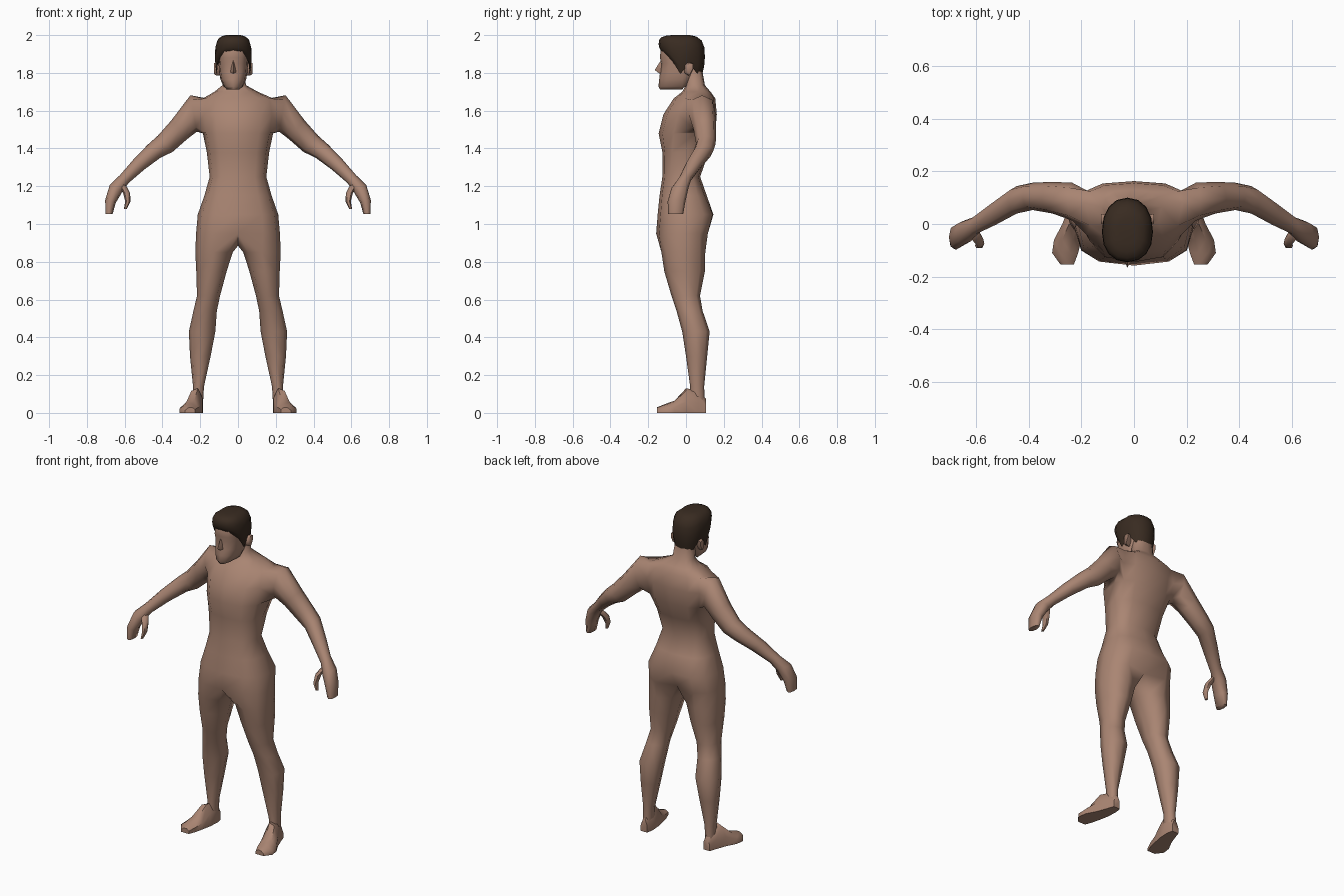
import bpy, bmesh, math

if "Cube" in bpy.data.objects:
    bpy.data.objects.remove(bpy.data.objects["Cube"])


def material(name, rgb):
    m = bpy.data.materials.new(name)
    m.diffuse_color = (*rgb, 1)
    m.use_nodes = True
    m.node_tree.nodes["Principled BSDF"].inputs["Base Color"].default_value = m.diffuse_color
    return m


SKIN = material("skin", (0.40, 0.235, 0.17))
HAIR = material("dark_hair", (0.040, 0.024, 0.015))


def power(v, p):
    return math.copysign(abs(v) ** p, v)


def oval(bm, n, cx, z, rx, yf, yb, cy, p=0.75, start=0.0):
    """Boxy horizontal ring with separate front and back depths."""
    ring = []
    for k in range(n):
        a = start + math.tau * k / n
        c, s = power(round(math.cos(a), 6), p), power(round(math.sin(a), 6), p)
        ring.append(bm.verts.new((cx + rx * c, cy + s * ((yb - cy) if s > 0 else (cy - yf)), z)))
    return ring


def bridge(bm, a, b, skip=()):
    n = len(a)
    for k in range(n):
        if k not in skip:
            bm.faces.new((a[k], a[(k + 1) % n], b[(k + 1) % n], b[k]))


def loft(bm, rings, caps=True):
    for a, b in zip(rings, rings[1:]):
        bridge(bm, a, b)
    if caps:
        bm.faces.new(rings[0])
        bm.faces.new(rings[-1])


def finish(bm, name, mat, angle=60):
    bmesh.ops.recalc_face_normals(bm, faces=bm.faces)
    me = bpy.data.meshes.new(name)
    bm.to_mesh(me)
    bm.free()
    me.materials.append(mat)
    ob = bpy.data.objects.new(name, me)
    bpy.context.collection.objects.link(ob)
    bpy.ops.object.select_all(action='DESELECT')
    ob.select_set(True)
    bpy.context.view_layer.objects.active = ob
    bpy.ops.object.shade_smooth_by_angle(angle=math.radians(angle))
    return ob


# Torso and neck: z, half width, front y, back y, side y, centre x
bm = bmesh.new()
TORSO = [(0.95, .222, -.158, .130, -.01, 0), (1.05, .213, -.150, .157, 0, 0),
         (1.15, .178, -.140, .110, -.01, 0), (1.25, .150, -.125, .075, -.02, 0),
         (1.38, .165, -.125, .120, 0, 0), (1.48, .186, -.145, .155, .05, 0),
         (1.58, .200, -.120, .163, .075, 0), (1.665, .185, -.065, .155, .08, 0),
         (1.70, .115, -.020, .130, .065, -.01), (1.735, .062, .0, .100, .05, -.02),
         (1.82, .058, -.01, .085, .04, -.025)]
rows = [oval(bm, 12, cx, z, rx, yf, yb, cy) for z, rx, yf, yb, cy, cx in TORSO]
rows[0][3].co.y -= .04          # cleft at the back
rows[1][3].co.y -= .012
for r in range(len(rows) - 1):
    # leave openings at both sides for the arms
    bridge(bm, rows[r], rows[r + 1], (11, 0, 5, 6) if r in (5, 6) else ())
bm.faces.new(rows[-1])
crotch = bm.verts.new((0, -.02, .885))

# Arms and hands: centre x, y, z, in-plane radius, y radius, tilt
ARM = [(.235, .085, 1.585, .098, .072, 10), (.310, .100, 1.500, .065, .060, 40),
       (.385, .105, 1.425, .058, .052, 42), (.445, .092, 1.385, .048, .052, 42),
       (.525, .042, 1.315, .039, .045, 44), (.602, -.005, 1.238, .031, .034, 46),
       (.645, -.032, 1.190, .038, .045, 62), (.675, -.050, 1.120, .029, .047, 75),
       (.683, -.055, 1.052, .019, .040, 90)]
# Legs: z, inner x, outer x, front y, back y
LEG = [(.85, .028, .226, -.130, .102), (.75, .060, .221, -.115, .100),
       (.62, .095, .217, -.077, .074), (.54, .112, .236, -.050, .088),
       (.43, .120, .260, -.020, .125), (.30, .145, .254, .0, .112),
       (.14, .180, .238, .022, .096), (.04, .186, .238, .015, .100)]
for s in (1, -1):
    def i(k):                    # torso index on this side
        return k % 12 if s > 0 else (6 - k) % 12
    lo, mid, hi = rows[5:8]
    ring = [lo[i(0)], lo[i(1)], mid[i(1)], hi[i(1)], hi[i(0)], hi[i(-1)], mid[i(-1)], lo[i(-1)]]
    for x, y, z, ru, rv, tilt in ARM:
        t = math.radians(tilt)
        new = []
        for k in range(8):
            a = math.tau * k / 8
            u, v = -ru * power(round(math.cos(a), 6), .85), rv * power(round(math.sin(a), 6), .85)
            new.append(bm.verts.new((s * (x + u * math.sin(t)), y + v, z + u * math.cos(t))))
        bridge(bm, ring, new)
        ring = new
    bm.faces.new(ring)
    bm.verts.remove(mid[i(0)])   # unused vertex inside the shoulder

    ring = [rows[0][i(k)] for k in range(-3, 4)] + [crotch]
    for z, xi, xo, yf, yb in LEG:
        new = oval(bm, 8, (xi + xo) / 2, z, (xo - xi) / 2, yf, yb, (yf + yb) / 2, .85, math.radians(225))
        for v in new:
            v.co.x *= s
        bridge(bm, ring, new)
        ring = new
    bm.faces.new(ring)
finish(bm, "body", SKIN, 75)

# Feet: y, inner x, outer x, top height
FOOT = [(.105, .192, .235, .075), (.065, .184, .248, .12), (.0, .188, .272, .13),
        (-.06, .200, .304, .065), (-.11, .212, .311, .047), (-.153, .228, .280, .03)]
# Thumbs: centre x, y, z, radius
THUMB = [(.618, -.022, 1.215, .024), (.590, -.060, 1.165, .023),
         (.583, -.075, 1.120, .018), (.596, -.082, 1.080, .010)]
for s, side in ((1, "right"), (-1, "left")):
    bm = bmesh.new()
    rings = []
    for y, xi, xo, h in FOOT:
        w = xo - xi
        pts = [(xi, 0), (xo, 0), (xo, h * .45), (xi + w * .7, h * .9), (xi + w * .3, h), (xi, h * .6)]
        rings.append([bm.verts.new((s * x, y, z)) for x, z in pts])
    loft(bm, rings)
    finish(bm, side + "_foot", SKIN, 50)

    bm = bmesh.new()
    rings = [oval(bm, 6, x, z, r * .8, y - r, y + r, y, 1) for x, y, z, r in THUMB]
    loft(bm, rings)
    for v in bm.verts:
        v.co.x *= s
    finish(bm, side + "_thumb", SKIN)

    # Ears: thin flared plates beside the head
    bm = bmesh.new()
    rings = [[bm.verts.new((-.025 + s * x, y + dy * k, z + dz * k)) for dy, dz in
              ((-.018, -.02), (.004, -.034), (.022, .0), (.024, .03), (.0, .036), (-.018, .02))]
             for x, y, z, k in ((.06, .005, 1.815, .8), (.088, .012, 1.82, 1), (.101, .018, 1.822, .85))]
    loft(bm, rings)
    finish(bm, side + "_ear", SKIN)

# Head: z, half width, front y, back y
HEAD = [(1.712, .034, -.138, -.03), (1.728, .052, -.146, .0), (1.765, .068, -.142, .03),
        (1.80, .074, -.138, .05), (1.85, .078, -.130, .075), (1.88, .080, -.138, .085),
        (1.93, .082, -.134, .088), (1.975, .065, -.105, .065)]
bm = bmesh.new()
loft(bm, [oval(bm, 12, -.025, z, rx, yf, yb, -.02, .8) for z, rx, yf, yb in HEAD])
finish(bm, "head", SKIN)

# Nose wedge
bm = bmesh.new()
pts = [(0, -.132, 1.868), (-.018, -.128, 1.803), (.018, -.128, 1.803), (0, -.166, 1.815), (0, -.138, 1.795)]
v = [bm.verts.new((x - .025, y, z)) for x, y, z in pts]
for f in ((0, 1, 3), (0, 3, 2), (1, 4, 3), (2, 3, 4), (0, 2, 1), (1, 2, 4)):
    bm.faces.new([v[k] for k in f])
finish(bm, "nose", SKIN)

# Hair cap: hairline height for each angle from side (0) to front (-90) and back (90)
LINE = {-90: 1.918, -67.5: 1.915, -45: 1.900, -22.5: 1.865, 0: 1.795, 22.5: 1.850, 45: 1.800, 67.5: 1.790, 90: 1.795}
bm = bmesh.new()
rings = []
for t, k in ((0, .90), (.2, .97), (.42, 1), (.68, .98), (.86, .87), (.96, .66), (1, .40)):
    ring = oval(bm, 16, -.025, 0, .097 * k, -.03 - .115 * k, -.03 + .130 * k, -.03, .9)
    for n, vert in enumerate(ring):
        a = n * 22.5
        a = a if a <= 90 else 180 - a if a <= 270 else a - 360
        vert.co.z = LINE[a] + (2.0 - LINE[a]) * t
    rings.append(ring)
loft(bm, rings)
finish(bm, "hair", HAIR)
